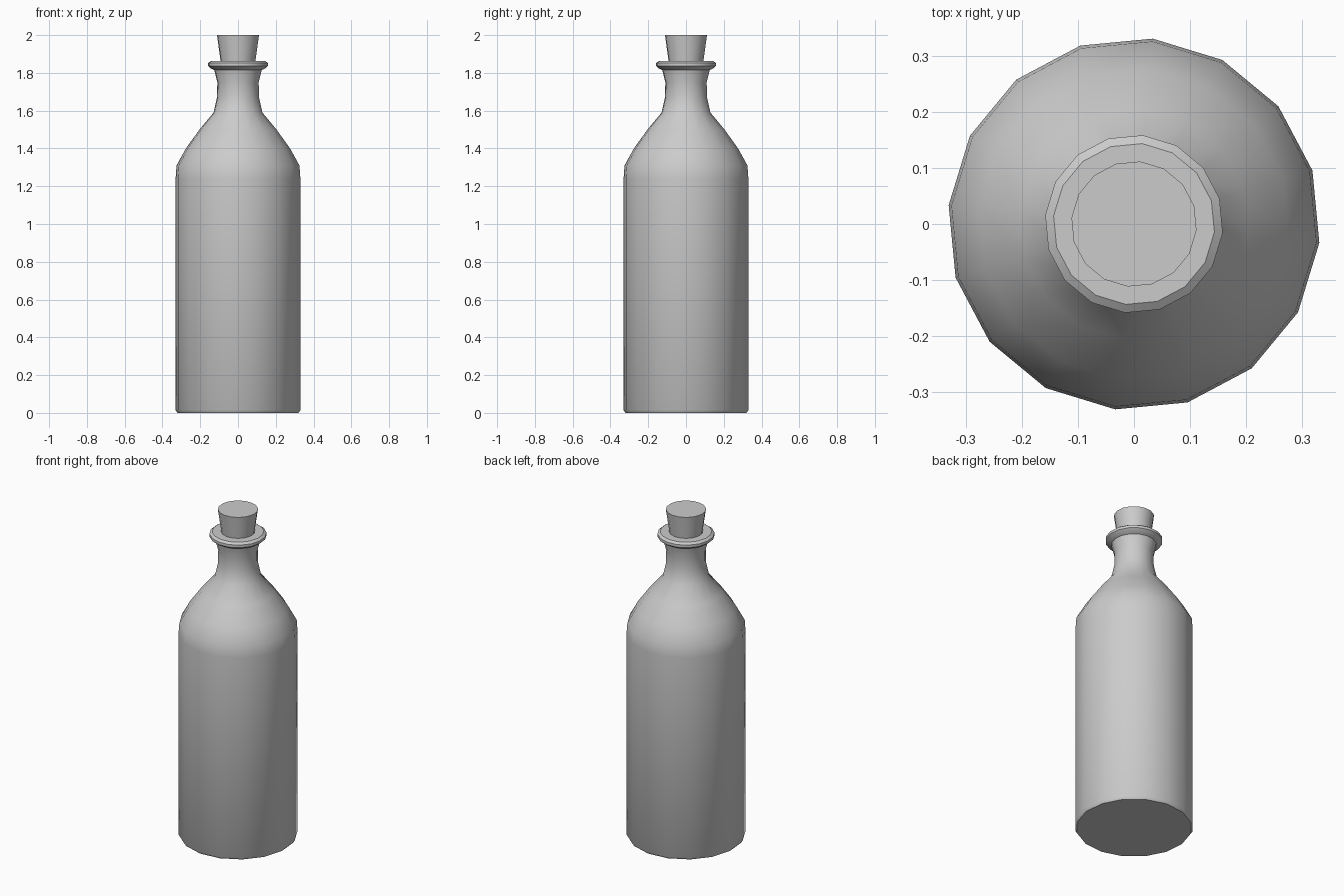
import bpy, bmesh, math

if "Cube" in bpy.data.objects:
    bpy.data.objects.remove(bpy.data.objects["Cube"])

SIDES = 16
OFFSET = math.radians(-5.8)


def lathe(name, profile, cap_start=True, cap_end=True, sharp=35):
    """Revolve (radius, z) points around z into a 16-sided part."""
    bm = bmesh.new()
    rings = []
    for r, z in profile:
        rings.append([bm.verts.new((r * math.cos(OFFSET + i * math.tau / SIDES),
                                    r * math.sin(OFFSET + i * math.tau / SIDES), z))
                      for i in range(SIDES)])
    for a, b in zip(rings, rings[1:]):
        for i in range(SIDES):
            j = (i + 1) % SIDES
            bm.faces.new((a[i], a[j], b[j], b[i]))
    if cap_start:
        bm.faces.new(rings[0][::-1])
    if cap_end:
        bm.faces.new(rings[-1])
    bmesh.ops.recalc_face_normals(bm, faces=bm.faces)
    mesh = bpy.data.meshes.new(name)
    bm.to_mesh(mesh)
    bm.free()
    obj = bpy.data.objects.new(name, mesh)
    bpy.context.collection.objects.link(obj)
    bpy.ops.object.select_all(action='DESELECT')
    obj.select_set(True)
    bpy.context.view_layer.objects.active = obj
    bpy.ops.object.shade_smooth_by_angle(angle=math.radians(sharp))
    return obj


# Bottle: base, straight body, shoulder, neck, rolled lip and mouth
lathe("bottle", [
    (0.322, 0.0), (0.332, 0.015), (0.332, 1.24), (0.327, 1.31),
    (0.277, 1.40), (0.205, 1.50), (0.130, 1.59),
    (0.112, 1.67), (0.110, 1.75), (0.126, 1.815),
    (0.146, 1.825), (0.159, 1.836), (0.159, 1.852), (0.144, 1.863),
    (0.094, 1.863), (0.088, 1.80)])

# Tapered stopper
lathe("cork", [(0.084, 1.80), (0.092, 1.86), (0.112, 2.0)])
